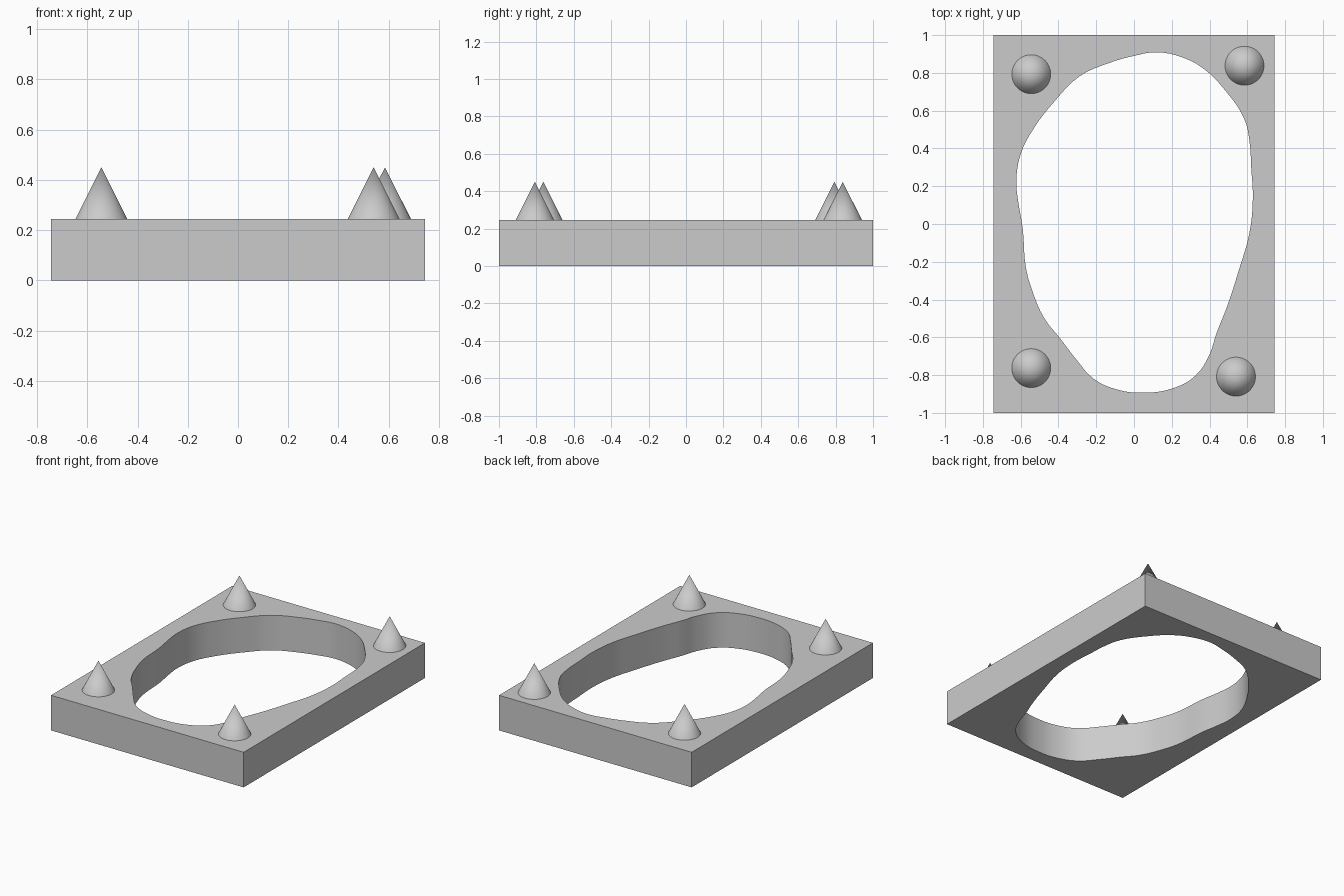
import bpy, bmesh

if "Cube" in bpy.data.objects:
    bpy.data.objects.remove(bpy.data.objects["Cube"])

HEIGHT, HALF_X, HALF_Y = 0.245, 0.744, 1.0
SPIKE_TOP, SPIKE_R = 0.45, 0.103

grey = bpy.data.materials.new("grey")
grey.diffuse_color = (0.6, 0.6, 0.6, 1)
grey.use_nodes = True
grey.node_tree.nodes["Principled BSDF"].inputs["Base Color"].default_value = grey.diffuse_color

# irregular opening, clockwise from the back
HOLE = [(0.119, 0.909), (0.262, 0.88), (0.373, 0.819), (0.478, 0.713),
        (0.584, 0.555), (0.61, 0.449), (0.621, 0.291), (0.629, 0.132),
        (0.61, -0.053), (0.557, -0.238), (0.494, -0.433), (0.436, -0.581),
        (0.399, -0.692), (0.325, -0.803), (0.214, -0.867), (0.06, -0.893),
        (-0.087, -0.877), (-0.214, -0.819), (-0.3, -0.724), (-0.394, -0.602),
        (-0.473, -0.502), (-0.542, -0.343), (-0.573, -0.227), (-0.589, -0.026),
        (-0.615, 0.132), (-0.623, 0.222), (-0.6, 0.37), (-0.526, 0.513),
        (-0.42, 0.65), (-0.288, 0.782), (-0.13, 0.853), (0.0, 0.89)]


def select_only(obj):
    bpy.ops.object.select_all(action='DESELECT')
    obj.select_set(True)
    bpy.context.view_layer.objects.active = obj


# plate: rectangle outline with the smooth opening, filled and extruded
curve = bpy.data.curves.new("plate", 'CURVE')
curve.dimensions = '2D'
curve.fill_mode = 'BOTH'
curve.extrude = HEIGHT / 2
curve.resolution_u = 4

rim = curve.splines.new('POLY')
rim.points.add(3)
for p, (sx, sy) in zip(rim.points, [(-1, -1), (1, -1), (1, 1), (-1, 1)]):
    p.co = (sx * HALF_X, sy * HALF_Y, 0, 1)
rim.use_cyclic_u = True

opening = curve.splines.new('BEZIER')
opening.bezier_points.add(len(HOLE) - 1)
for p, (x, y) in zip(opening.bezier_points, HOLE):
    p.co = (x, y, 0)
    p.handle_left_type = p.handle_right_type = 'AUTO'
opening.use_cyclic_u = True

plate = bpy.data.objects.new("plate", curve)
bpy.context.collection.objects.link(plate)
plate.location.z = HEIGHT / 2
select_only(plate)
bpy.ops.object.convert(target='MESH')
plate = bpy.context.object

# weld caps to walls
bm = bmesh.new()
bm.from_mesh(plate.data)
bmesh.ops.remove_doubles(bm, verts=bm.verts, dist=0.0001)
bmesh.ops.recalc_face_normals(bm, faces=bm.faces)
bm.to_mesh(plate.data)
bm.free()
plate.data.materials.clear()
plate.data.materials.append(grey)
select_only(plate)
bpy.ops.object.shade_smooth_by_angle(angle=0.6)

# conical corner spikes
SPIKES = {"spike_back_left": (-0.544, 0.793), "spike_back_right": (0.585, 0.838),
          "spike_front_left": (-0.544, -0.763), "spike_front_right": (0.54, -0.808)}
for name, (x, y) in SPIKES.items():
    bpy.ops.mesh.primitive_cone_add(
        vertices=48, radius1=SPIKE_R, radius2=0, depth=SPIKE_TOP - HEIGHT,
        location=(x, y, (SPIKE_TOP + HEIGHT) / 2))
    spike = bpy.context.object
    spike.name = name
    spike.data.materials.append(grey)
    bpy.ops.object.shade_smooth_by_angle(angle=0.6)
